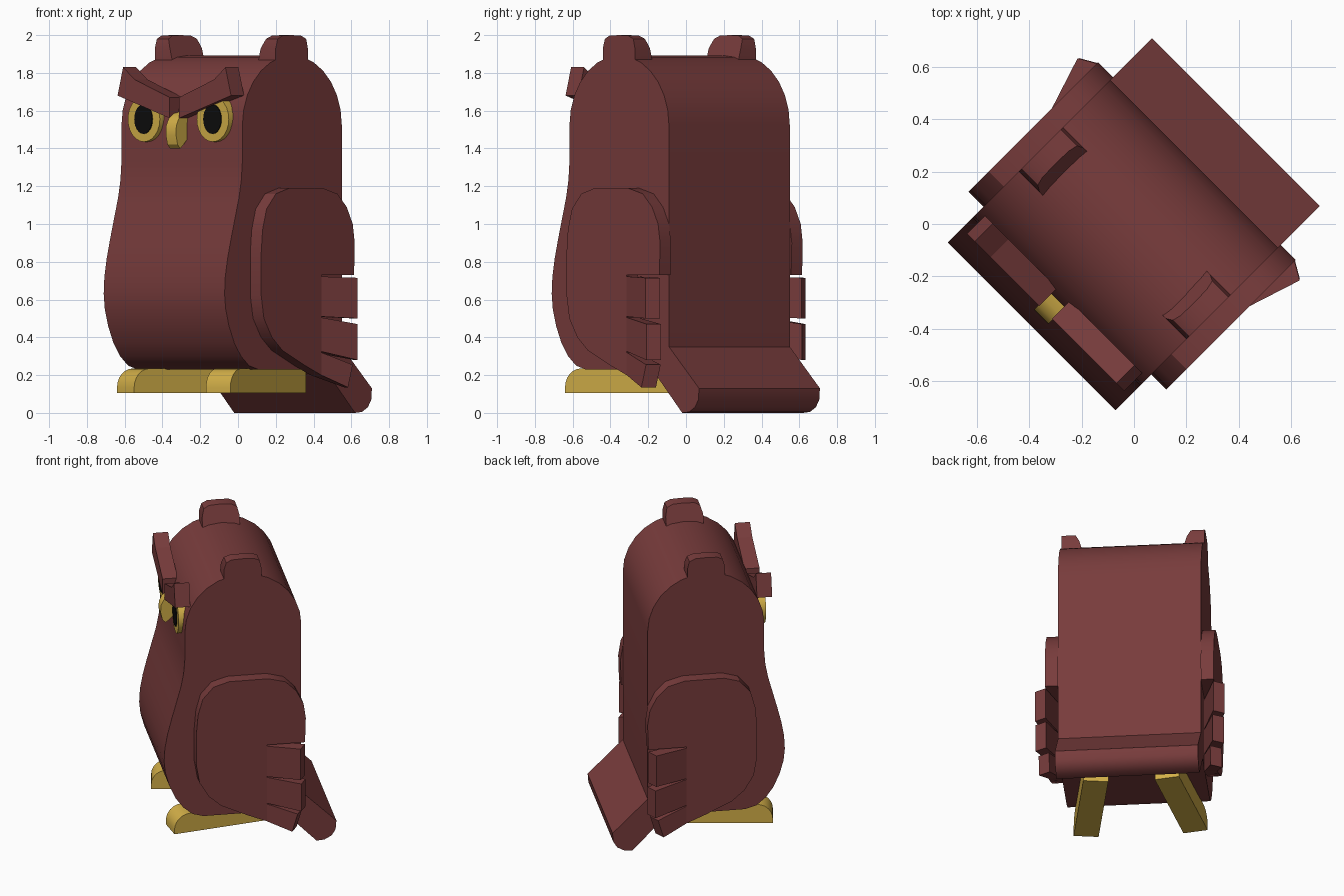
import bpy, bmesh, math
from mathutils import Matrix, Vector

if "Cube" in bpy.data.objects:
    bpy.data.objects.remove(bpy.data.objects["Cube"])

# The bird is built facing -y, then turned 45 degrees
TURN = Matrix.Rotation(math.radians(-45), 4, 'Z')


def material(name, rgb):
    m = bpy.data.materials.new(name)
    m.diffuse_color = (*rgb, 1)
    m.use_nodes = True
    m.node_tree.nodes["Principled BSDF"].inputs["Base Color"].default_value = m.diffuse_color
    return m


BROWN = material("brown_feathers", (0.188, 0.045, 0.045))
YELLOW = material("yellow", (0.65, 0.43, 0.065))
BLACK = material("black", (0.004, 0.004, 0.004))


def solid(name, ring_a, ring_b, mat, angle=30):
    """Join two matching outlines into a closed solid."""
    bm = bmesh.new()
    a = [bm.verts.new(p) for p in ring_a]
    b = [bm.verts.new(p) for p in ring_b]
    bm.faces.new(a)
    bm.faces.new(b[::-1])
    n = len(a)
    for i in range(n):
        j = (i + 1) % n
        bm.faces.new((a[j], a[i], b[i], b[j]))
    bmesh.ops.recalc_face_normals(bm, faces=bm.faces)
    bm.transform(TURN)
    me = bpy.data.meshes.new(name)
    bm.to_mesh(me)
    bm.free()
    me.materials.append(mat)
    me.polygons.foreach_set("use_smooth", [True] * len(me.polygons))
    me.set_sharp_from_angle(angle=math.radians(angle))
    ob = bpy.data.objects.new(name, me)
    bpy.context.collection.objects.link(ob)
    return ob


def across(name, prof, x0, x1, mat, angle=30):
    """Extrude a (y, z) profile sideways."""
    return solid(name, [(x0, y, z) for y, z in prof], [(x1, y, z) for y, z in prof], mat, angle)


def deep(name, prof, y0, y1, mat, angle=30):
    """Extrude an (x, z) outline front to back."""
    return solid(name, [(x, y0, z) for x, z in prof], [(x, y1, z) for x, z in prof], mat, angle)


def arc(cx, cz, r, a0, a1, n):
    return [(cx + r * math.cos(math.radians(a0 + (a1 - a0) * i / n)),
             cz + r * math.sin(math.radians(a0 + (a1 - a0) * i / n))) for i in range(n + 1)]


W = 0.4525

# Body: belly curve, round head, straight back
belly = [(0.2, 0.23), (-0.3, 0.23), (-0.37, 0.25), (-0.43, 0.3), (-0.48, 0.37), (-0.52, 0.46),
         (-0.545, 0.55), (-0.553, 0.63), (-0.548, 0.72), (-0.53, 0.82), (-0.505, 0.92),
         (-0.475, 1.03), (-0.445, 1.14), (-0.428, 1.23), (-0.42, 1.33)]
head = arc(-0.0475, 1.52, 0.3725, 180, 0, 14)
across("body", belly + head + [(0.325, 0.35)], -W, W, BROWN)

# Tail
across("tail", [(0.325, 0.35), (0.2, 0.23), (0.424, 0), (0.475, 0.005), (0.52, 0.03),
                (0.545, 0.07), (0.55, 0.13)], -W, W, BROWN)

# Beak
across("beak", [(-0.4, 1.595), (-0.445, 1.585), (-0.48, 1.56), (-0.5, 1.52), (-0.502, 1.47),
                (-0.49, 1.42), (-0.47, 1.4), (-0.445, 1.42), (-0.4, 1.47)], -0.038, 0.038, YELLOW)

wing_outline = [(0.09, 0.73), (0.335, 0.73), (0.34, 0.9), (0.325, 1.0), (0.28, 1.09), (0.21, 1.16),
                (0.1, 1.19), (-0.15, 1.19), (-0.25, 1.16), (-0.32, 1.08), (-0.35, 0.97),
                (-0.36, 0.85), (-0.36, 0.62), (-0.34, 0.5), (-0.28, 0.4), (-0.2, 0.33),
                (-0.03, 0.25), (0.09, 0.2)]
# Feathers: root bottom/top, tip bottom/top, tip reach, outward flare
feathers = [(0.51, 0.722, 0.5, 0.715, 0.33, 0.066),
            (0.325, 0.505, 0.28, 0.47, 0.335, 0.062),
            (0.2, 0.32, 0.135, 0.255, 0.315, 0.045)]

for s, side in ((-1, "left"), (1, "right")):
    # Wing plate and flared feathers
    across(side + "_wing", wing_outline, s * 0.452, s * 0.534, BROWN)
    for i, (rb, rt, tb, tt, reach, flare) in enumerate(feathers):
        shift = 0.035 if i == 2 else 0
        inner = [(s * 0.452, 0.09, rb), (s * (0.465 + flare), reach + 0.005 - shift, tb),
                 (s * (0.465 + flare), reach + 0.005, tt), (s * 0.452, 0.09, rt)]
        outer = [(s * 0.534, 0.09, rb), (s * (0.534 + flare), reach - 0.035 - shift, tb),
                 (s * (0.534 + flare), reach - 0.035, tt), (s * 0.534, 0.09, rt)]
        solid(f"{side}_wing_feather_{i + 1}", inner, outer, BROWN, 10)

    # Ear tuft, sloped on the inner side
    ear = [(-0.17, 1.84), (-0.17, 1.93), (-0.155, 1.98), (-0.12, 1.997), (-0.05, 2.0),
           (0.02, 1.997), (0.058, 1.98), (0.07, 1.93), (0.07, 1.84)]
    solid(side + "_ear", [(s * W, y, z) for y, z in ear],
          [(s * (0.315 + 0.06 * max(0, z - 1.88) / 0.12), y, z) for y, z in ear], BROWN)

    # Eye and pupil plate
    deep(side + "_eye", arc(s * 0.258, 1.555, 0.12, 0, 345, 23), -0.36, -0.447, YELLOW)
    deep(side + "_pupil", [(s * 0.258 + 0.067 * math.cos(a * math.pi / 12),
                            1.555 + 0.078 * math.sin(a * math.pi / 12)) for a in range(24)],
         -0.446, -0.452, BLACK)

    # Angry brow
    deep(side + "_brow", [(s * x, z) for x, z in ((0.035, 1.56), (0.425, 1.68), (0.383, 1.83),
                                                  (0.298, 1.765), (0.035, 1.67))],
         -0.38, -0.477, BROWN, 10)

    # Foot: splayed bar with a rounded toe
    t = math.radians(10)
    fwd = Vector((s * math.sin(t), -math.cos(t), 0))
    wide = Vector((s * math.cos(t), math.sin(t), 0)) * 0.079
    toe = Vector((s * 0.3465, -0.495, 0))
    foot = [(-0.7, 0.105), (0, 0.105)] + arc(-0.1, 0.135, 0.1, 0, 90, 6) + [(-0.7, 0.235)]
    line = [toe + fwd * d + Vector((0, 0, z)) for d, z in foot]
    solid(side + "_foot", [p - wide for p in line], [p + wide for p in line], YELLOW)
